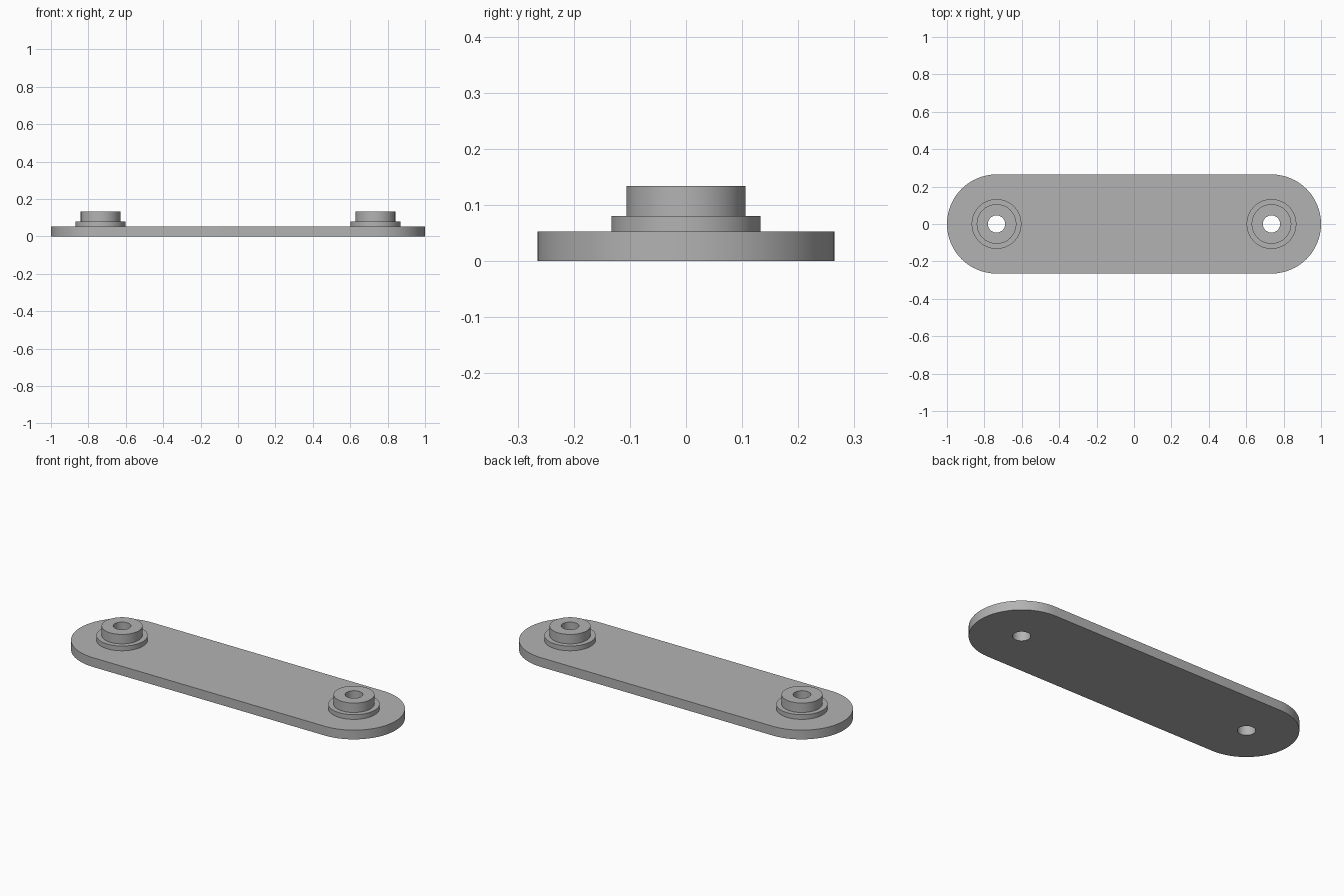
import bpy
import bmesh
from math import cos, sin, pi, radians

if "Cube" in bpy.data.objects:
    bpy.data.objects.remove(bpy.data.objects["Cube"])

SEG = 64
PIN_X = 0.735
END_R = 0.265
HOLE_R = 0.046
PLATE_TOP, COLLAR_TOP, BOSS_TOP = 0.053, 0.08, 0.134
COLLAR_R, BOSS_R = 0.133, 0.106

grey = bpy.data.materials.new("plain grey")
grey.use_nodes = True
colour = (0.45, 0.45, 0.45, 1)
grey.diffuse_color = colour
grey.node_tree.nodes["Principled BSDF"].inputs["Base Color"].default_value = colour


def arc(cx, r, start, sweep, count):
    return [(cx + r * cos(start + sweep * i / count), r * sin(start + sweep * i / count))
            for i in range(count + 1)]


def finish(bm, name):
    bmesh.ops.recalc_face_normals(bm, faces=bm.faces)
    mesh = bpy.data.meshes.new(name)
    bm.to_mesh(mesh)
    bm.free()
    mesh.materials.append(grey)
    obj = bpy.data.objects.new(name, mesh)
    bpy.context.collection.objects.link(obj)
    bpy.ops.object.select_all(action="DESELECT")
    obj.select_set(True)
    bpy.context.view_layer.objects.active = obj
    bpy.ops.object.shade_smooth_by_angle(angle=radians(30))
    return obj


# Rounded link plate with two through holes
bm = bmesh.new()
outline = arc(PIN_X, END_R, -pi / 2, pi, SEG // 2) + arc(-PIN_X, END_R, pi / 2, pi, SEG // 2)
holes = [arc(s * PIN_X, HOLE_R, 0, 2 * pi, SEG)[:-1] for s in (1, -1)]
for loop in [outline] + holes:
    verts = [bm.verts.new((x, y, 0)) for x, y in loop]
    for a, b in zip(verts, verts[1:] + verts[:1]):
        bm.edges.new((a, b))
bmesh.ops.triangle_fill(bm, edges=bm.edges[:], use_beauty=True, normal=(0, 0, 1))
top = bmesh.ops.extrude_face_region(bm, geom=bm.faces[:], use_keep_orig=True)
bmesh.ops.translate(bm, vec=(0, 0, PLATE_TOP),
                    verts=[v for v in top["geom"] if isinstance(v, bmesh.types.BMVert)])
finish(bm, "link_plate")

# Stepped hollow bosses: collar, upper boss and bore
profile = [(COLLAR_R, PLATE_TOP), (COLLAR_R, COLLAR_TOP), (BOSS_R, COLLAR_TOP),
           (BOSS_R, BOSS_TOP), (HOLE_R, BOSS_TOP), (HOLE_R, PLATE_TOP)]
for side, label in ((1, "left"), (-1, "right")):
    bm = bmesh.new()
    rings = [[bm.verts.new((x, y, z)) for x, y in arc(0, r, 0, 2 * pi, SEG)[:-1]]
             for r, z in profile]
    for low, high in zip(rings, rings[1:] + rings[:1]):
        for i in range(SEG):
            j = (i + 1) % SEG
            bm.faces.new((low[i], low[j], high[j], high[i]))
    boss = finish(bm, label + "_boss")
    boss.location.x = side * PIN_X
